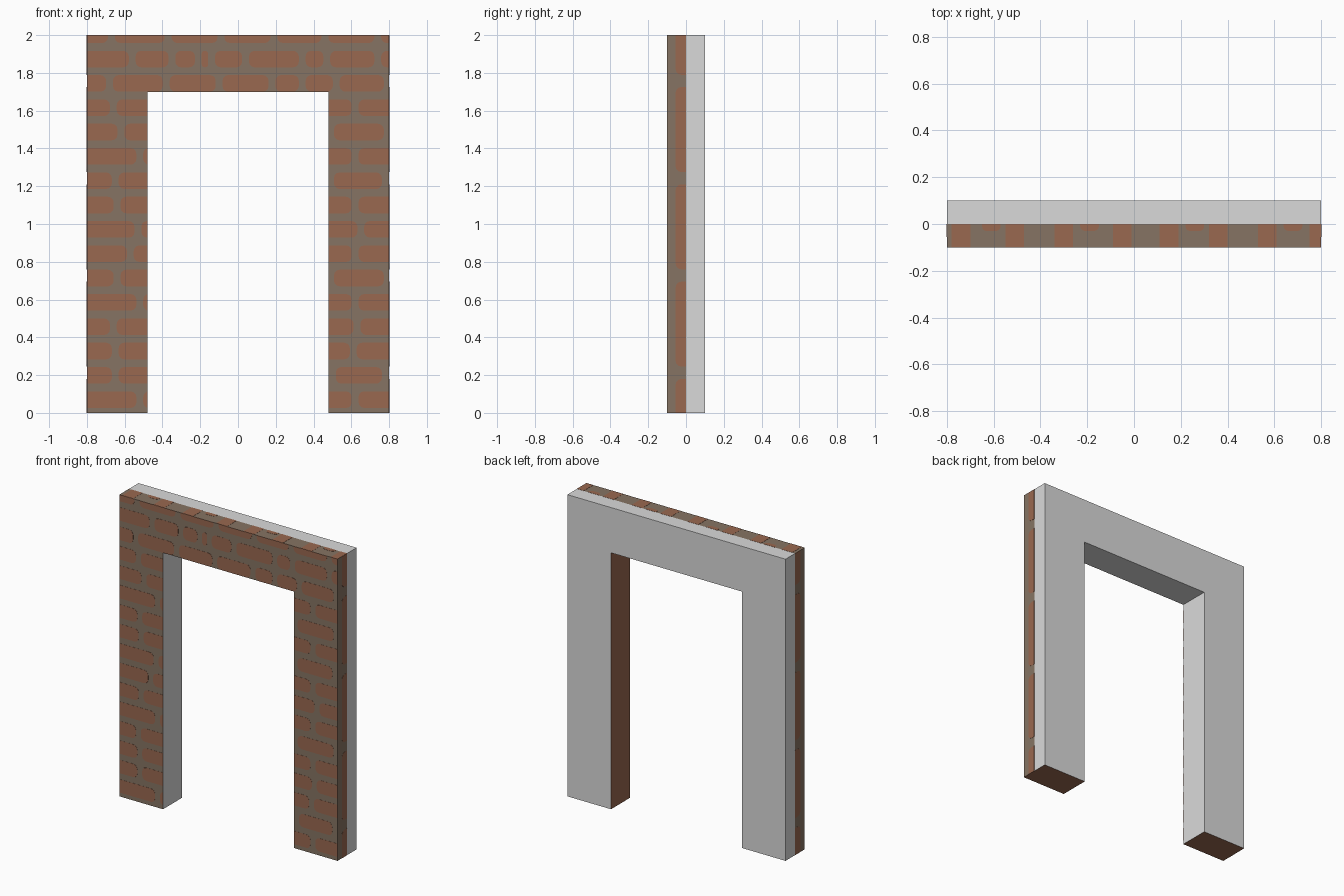
import bpy, bmesh, math

if "Cube" in bpy.data.objects:
    bpy.data.objects.remove(bpy.data.objects["Cube"])


def material(name, rgb):
    m = bpy.data.materials.new(name)
    m.diffuse_color = (*rgb, 1.0)
    m.use_nodes = True
    m.node_tree.nodes["Principled BSDF"].inputs["Base Color"].default_value = m.diffuse_color
    return m


BRICK = material("red brick", (0.32, 0.139, 0.08))
MORTAR = material("brown mortar", (0.24, 0.175, 0.126))
PLASTER = material("light grey plaster", (0.70, 0.70, 0.70))

W, OPEN, H, SOFFIT, D = 0.8, 0.48, 2.0, 1.7, 0.1
PROUD = 0.001   # thickness of the painted brick plates


def add_object(name, bm, mats):
    bmesh.ops.recalc_face_normals(bm, faces=bm.faces)
    me = bpy.data.meshes.new(name)
    bm.to_mesh(me)
    bm.free()
    for m in mats:
        me.materials.append(m)
    ob = bpy.data.objects.new(name, me)
    bpy.context.collection.objects.link(ob)
    return ob


# Doorway wall: arch profile extruded, then split into front and back halves
bm = bmesh.new()
profile = [(-W, 0), (-OPEN, 0), (-OPEN, SOFFIT), (OPEN, SOFFIT),
           (OPEN, 0), (W, 0), (W, H), (-W, H)]
face = bm.faces.new([bm.verts.new((x, -D, z)) for x, z in profile])
ext = bmesh.ops.extrude_face_region(bm, geom=[face], use_keep_orig=True)
bmesh.ops.translate(bm, vec=(0, 2 * D, 0),
                    verts=[v for v in ext["geom"] if isinstance(v, bmesh.types.BMVert)])
bmesh.ops.bisect_plane(bm, geom=bm.verts[:] + bm.edges[:] + bm.faces[:],
                       plane_co=(0, 0, 0), plane_no=(0, 1, 0))
bmesh.ops.recalc_face_normals(bm, faces=bm.faces)
for f in bm.faces:
    c, n = f.calc_center_median(), f.normal
    if n.z < -0.5:                                    # feet brick, soffit plaster
        f.material_index = 0 if c.z < 0.1 else 2
    elif abs(n.x) > 0.5 and abs(c.x) < 0.6:           # door reveals
        f.material_index = 0 if c.x > 0 else 2
    else:                                             # front half mortar, back plaster
        f.material_index = 1 if c.y < 0 else 2
add_object("doorway_wall", bm, [BRICK, MORTAR, PLASTER])


def brick_plate(bm, brick, bounds, place, radius):
    """Thin rounded brick, clipped to the bounds (u0, u1, v0, v1)."""
    u0, u1, v0, v1 = brick
    a0, a1, b0, b1 = bounds
    if min(u1, a1) - max(u0, a0) < 0.01 or min(v1, b1) - max(v0, b0) < 0.005:
        return
    r = min(radius, (u1 - u0) / 2.1, (v1 - v0) / 2.1)
    pts = []
    for cu, cv, start in ((u1 - r, v1 - r, 0), (u0 + r, v1 - r, 90),
                          (u0 + r, v0 + r, 180), (u1 - r, v0 + r, 270)):
        for k in range(4):
            a = math.radians(start + 30 * k)
            p = (round(min(max(cu + r * math.cos(a), a0), a1), 5),
                 round(min(max(cv + r * math.sin(a), b0), b1), 5))
            if p not in pts:
                pts.append(p)
    low = [bm.verts.new(place(u, v, 0)) for u, v in pts]
    top = [bm.verts.new(place(u, v, PROUD)) for u, v in pts]
    bm.faces.new(top)
    bm.faces.new(low[::-1])
    for i in range(len(pts)):
        j = (i + 1) % len(pts)
        bm.faces.new((low[i], low[j], top[j], top[i]))


# Front bricks: the mortar joints of each course, from the bottom up
courses = [
    (-.52, .62), (-.65, .50, .78), (-.65, .61), (-.66, .63), (-.52, .62),
    (-.64, .49, .79), (-.57, .62), (-.53, .65), (-.64, .62), (-.65, .49, .78),
    (-.52, .62), (-.62, .49, .79), (-.66, .62),
    (-.68, -.38, -.10, .18, .34, .52, .79),
    (-.56, -.35, -.21, -.14, .04, .34, .47, .74),
    (-.67, -.37, -.09, .19, .46, .74),
]
PITCH, HALF_H, JOINT = 0.1288, 0.044, 0.018
bm = bmesh.new()
for i, joints in enumerate(courses):
    z = 0.07 + PITCH * i
    ends = (-W - 0.05,) + joints + (W + 0.05,)
    spans = [(-W, W)] if z > SOFFIT else [(-W, -OPEN), (OPEN, W)]
    for a, b in zip(ends, ends[1:]):
        for lo, hi in spans:
            brick_plate(bm, (a + JOINT, b - JOINT, z - HALF_H, z + HALF_H),
                        (lo, hi, 0, H), lambda u, v, d: (u, -D - d, v), 0.03)
add_object("front_bricks", bm, [BRICK])

# Brick strips along both outer ends
for side, label in ((-1, "left"), (1, "right")):
    bm = bmesh.new()
    for i in range(5):
        z = -0.27 + 0.515 * i
        brick_plate(bm, (-0.055, 0.03, z, z + 0.45), (-D, 0, 0, H),
                    lambda u, v, d: (side * (W + d), u, v), 0.03)
    add_object(label + "_end_bricks", bm, [BRICK])

# Bricks on top: full-depth ones, and short ones at the back of the strip
bm = bmesh.new()
for xs, y0 in (((-.74, -.51, -.30, -.05, .15, .36, .57, .79), -0.15),
               ((-.61, -.19, .26, .68), -0.03)):
    for x in xs:
        brick_plate(bm, (x - 0.04, x + 0.04, y0, 0.05), (-W, W, -D, 0),
                    lambda u, v, d: (u, v, H + d), 0.02)
add_object("top_bricks", bm, [BRICK])
